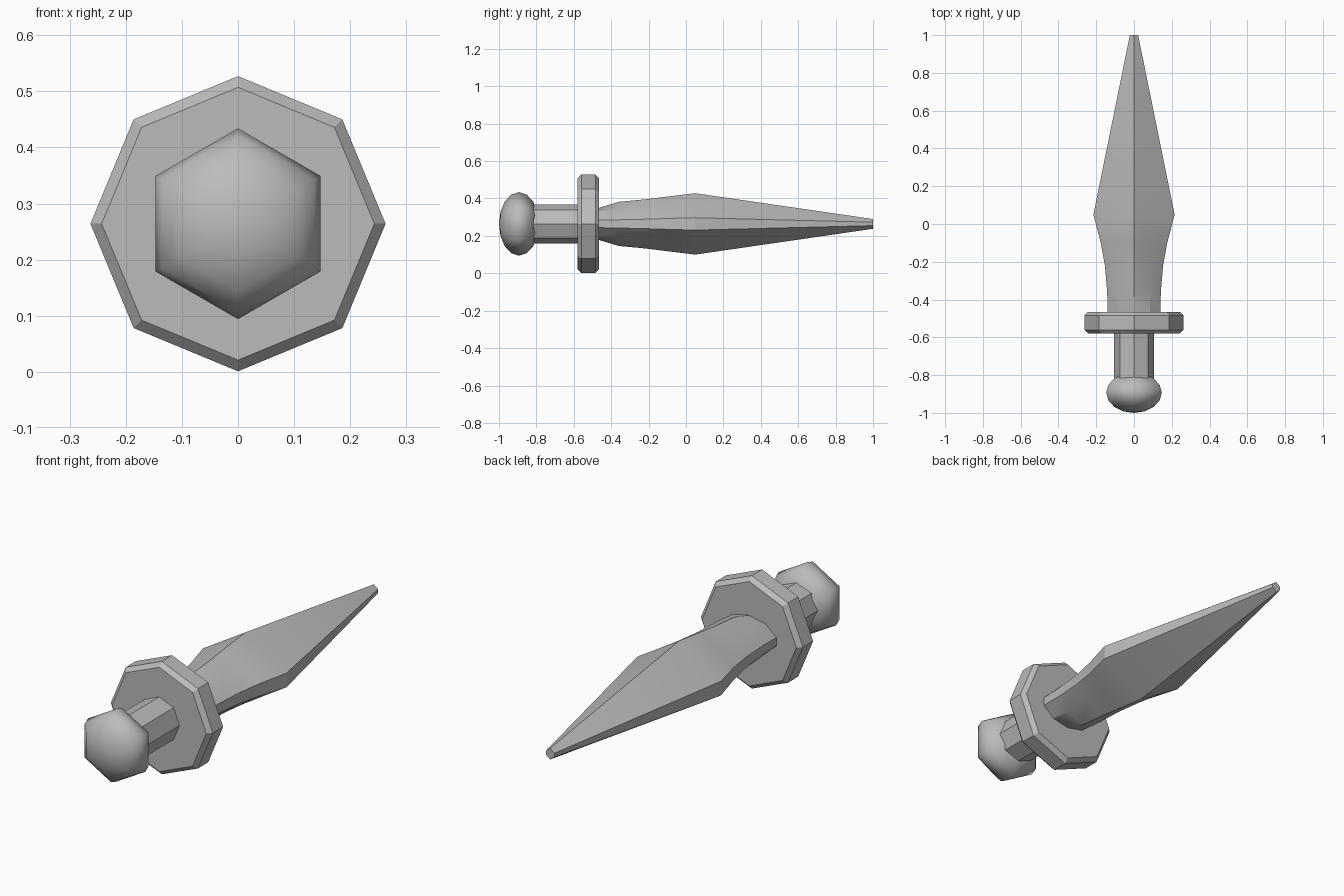
import bpy
import bmesh
from math import sin, cos, pi, radians
from mathutils import Matrix

AXIS_Z = 0.264

cube = bpy.data.objects.get("Cube")
if cube:
    bpy.data.objects.remove(cube, do_unlink=True)

grey = bpy.data.materials.new("plain grey")
grey.use_nodes = True
colour = (0.5, 0.5, 0.5, 1)
grey.diffuse_color = colour
grey.node_tree.nodes["Principled BSDF"].inputs["Base Color"].default_value = colour


def loft(name, sections, smooth_angle=None):
    """Skin closed (x, z) sections placed along y; z is relative to the axis."""
    bm = bmesh.new()
    rings = [[bm.verts.new((x, y, AXIS_Z + z)) for x, z in pts] for y, pts in sections]
    n = len(rings[0])
    for a, b in zip(rings, rings[1:]):
        for i in range(n):
            j = (i + 1) % n
            bm.faces.new((a[i], a[j], b[j], b[i]))
    bm.faces.new(rings[0])
    bm.faces.new(rings[-1])
    bmesh.ops.recalc_face_normals(bm, faces=bm.faces)
    return finish(name, bm, smooth_angle)


def finish(name, bm, smooth_angle=None):
    mesh = bpy.data.meshes.new(name)
    bm.to_mesh(mesh)
    bm.free()
    mesh.materials.append(grey)
    obj = bpy.data.objects.new(name, mesh)
    bpy.context.collection.objects.link(obj)
    if smooth_angle:
        bpy.ops.object.select_all(action="DESELECT")
        obj.select_set(True)
        bpy.context.view_layer.objects.active = obj
        bpy.ops.object.shade_smooth_by_angle(angle=radians(smooth_angle))
    return obj


def octagon(radius):
    return [(radius * cos(i * pi / 4), radius * sin(i * pi / 4)) for i in range(8)]


def blade_section(w, h, edge, bulge):
    """Ridged diamond with blunt edges; bulge rounds the flats near the guard."""
    mx, mz = w * 0.6, edge + (h - edge) * 0.4 + bulge
    quarter = [(w, edge), (mx, mz), (0, h), (-mx, mz), (-w, edge)]
    return quarter + [(x, -z) for x, z in reversed(quarter)]


# Blade: y, half width, half height, half edge thickness, bulge
stations = [
    (-0.52, 0.14, 0.07, 0.02, 0.022),
    (-0.465, 0.14, 0.086, 0.02, 0.022),
    (-0.36, 0.142, 0.118, 0.022, 0.018),
    (-0.22, 0.154, 0.131, 0.025, 0.010),
    (-0.1, 0.176, 0.146, 0.029, 0.004),
    (0.05, 0.215, 0.164, 0.033, 0),
    (1.0, 0.022, 0.026, 0.009, 0),
]
loft("blade", [(y, blade_section(*s)) for y, *s in stations], 22)

# Guard with chamfered rims
loft("guard", [(y, octagon(r)) for y, r in
               ((-0.58, 0.243), (-0.56, 0.263), (-0.485, 0.263), (-0.465, 0.243))])

# Grip
loft("grip", [(-0.86, octagon(0.105)), (-0.54, octagon(0.105))])

# Pommel: six-sided flattened ball
bm = bmesh.new()
bmesh.ops.create_uvsphere(bm, u_segments=6, v_segments=8, radius=1)
bm.transform(Matrix.Translation((0, -0.893, AXIS_Z))
             @ Matrix.Diagonal((0.17, 0.107, 0.17, 1))
             @ Matrix.Rotation(pi / 2, 4, "X"))
finish("pommel", bm, 80)
